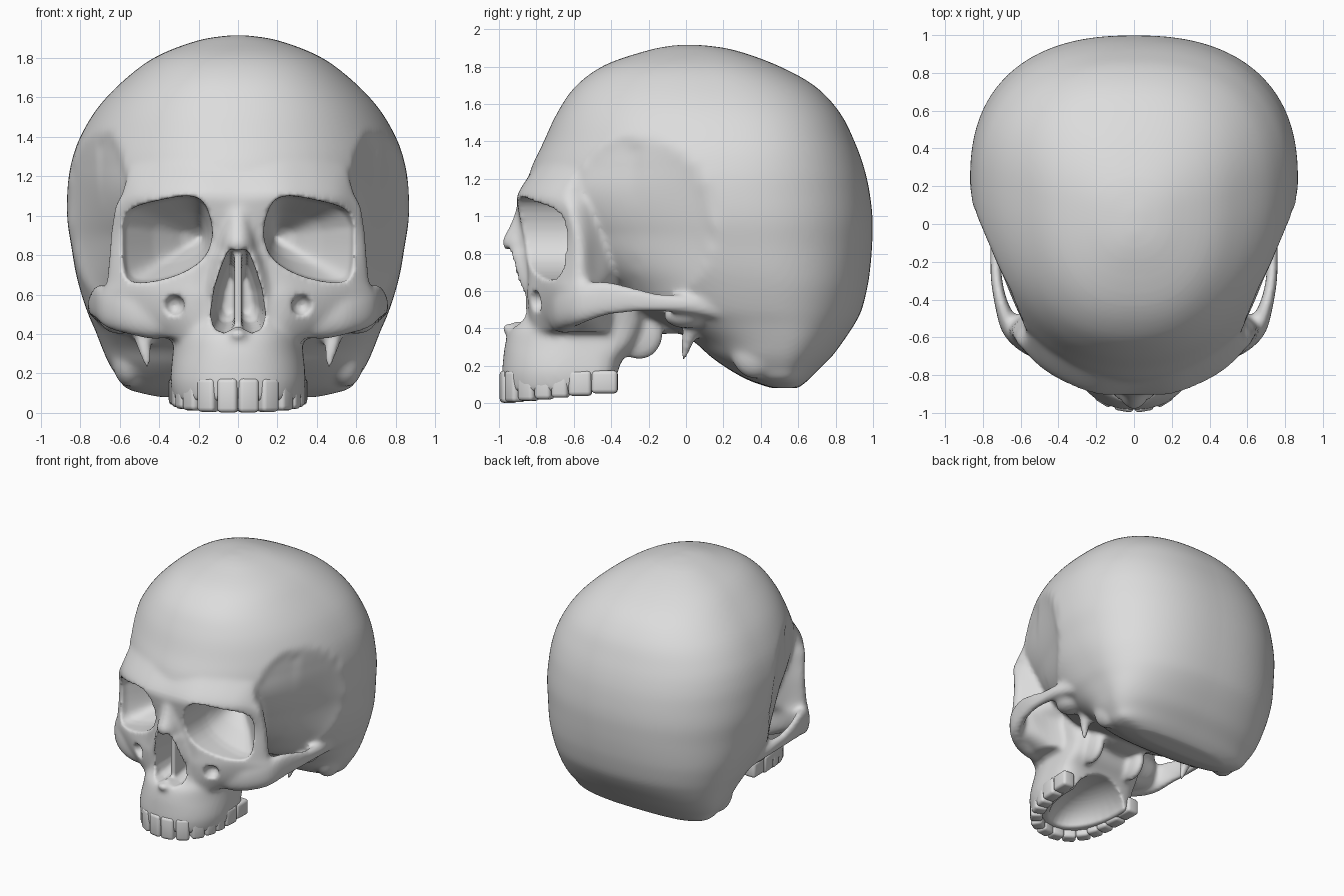
import bpy, bmesh, math
from mathutils import Matrix, Vector

if "Cube" in bpy.data.objects:
    bpy.data.objects.remove(bpy.data.objects["Cube"])

bone = bpy.data.materials.new("bone_grey")
bone.diffuse_color = (0.72, 0.72, 0.72, 1)
bone.use_nodes = True
bone.node_tree.nodes["Principled BSDF"].inputs["Base Color"].default_value = bone.diffuse_color


# ---------- helpers ----------
def make_object(name, bm):
    bmesh.ops.recalc_face_normals(bm, faces=bm.faces[:])
    me = bpy.data.meshes.new(name)
    bm.to_mesh(me)
    bm.free()
    ob = bpy.data.objects.new(name, me)
    bpy.context.collection.objects.link(ob)
    return ob


def bake(ob):
    dg = bpy.context.evaluated_depsgraph_get()
    me = bpy.data.meshes.new_from_object(ob.evaluated_get(dg))
    ob.modifiers.clear()
    ob.data = me


def spline(rows, k):
    """Smoothly interpolate rows of numbers, k steps per gap."""
    out = []
    for i in range(len(rows) - 1):
        a, b, c, d = (rows[min(max(i + j, 0), len(rows) - 1)] for j in (-1, 0, 1, 2))
        for s in range(k):
            t = s / k
            out.append([0.5 * (2 * q + (r - p) * t + (2 * p - 5 * q + 4 * r - u) * t * t
                               + (3 * q - p - 3 * r + u) * t ** 3)
                        for p, q, r, u in zip(a, b, c, d)])
    return out + [list(rows[-1])]


def loft(bm, rings):
    vs = [[bm.verts.new(p) for p in r] for r in rings]
    n = len(vs[0])
    for a, b in zip(vs, vs[1:]):
        for i in range(n):
            bm.faces.new((a[i], a[(i + 1) % n], b[(i + 1) % n], b[i]))
    bm.faces.new(vs[0][::-1])
    bm.faces.new(vs[-1])
    return [v for r in vs for v in r]


def power(c, n):
    return math.copysign(abs(c) ** (2 / n), c)


def level(z, w, yf, yb, nf=2.0, nb=2.6, n=96):
    """Horizontal rounded section: half width, front y, back y."""
    yc = yf + 0.58 * (yb - yf)
    ring = []
    for i in range(n):
        t = 2 * math.pi * (i + 0.5) / n
        c, s = math.cos(t), math.sin(t)
        e = nb if s > 0 else nf
        ring.append((w * power(c, e), yc + ((yb - yc) if s > 0 else (yc - yf)) * power(s, e), z))
    return ring


def ball(bm, loc, rad):
    bmesh.ops.create_uvsphere(bm, u_segments=32, v_segments=20, radius=1,
                              matrix=Matrix.Translation(loc) @ Matrix.Diagonal((*rad, 1)))


def tube(bm, path, side):
    """Oval bar along x, y, z with half thickness and half height."""
    rings = []
    for i, (x, y, z, a, b) in enumerate(path):
        p, q = path[max(i - 1, 0)], path[min(i + 1, len(path) - 1)]
        d = Vector((q[0] - p[0], q[1] - p[1])).normalized()
        rings.append([(side * (x + d.y * a * power(math.cos(t), 2.4)),
                       y - d.x * a * power(math.cos(t), 2.4),
                       z + b * power(math.sin(t), 2.4))
                      for t in (2 * math.pi * (j + 0.5) / 24 for j in range(24))])
    loft(bm, rings)


bm = bmesh.new()

# ---------- braincase: stacked levels (z, half width, front, back) ----------
levels = [(.08, .40, .46, .60), (.12, .56, .34, .65), (.18, .61, .23, .71), (.25, .655, .13, .78),
          (.33, .69, .04, .84), (.42, .725, -.12, .90), (.50, .76, -.28, .94),
          (.62, .80, -.42, .97), (.72, .825, -.55, .985), (.84, .845, -.68, .995),
          (.98, .866, -.79, .998), (1.12, .866, -.85, .983), (1.25, .85, -.83, .955),
          (1.39, .805, -.765, .905), (1.55, .71, -.69, .825), (1.695, .57, -.59, .69),
          (1.81, .41, -.43, .48), (1.89, .20, -.19, .25), (1.915, .04, -.05, .08)]
case = loft(bm, [level(z, w, f, b, 2 + 1.2 * max(0, .9 - z) + .6 * min(.5, max(0, z - 1.25)), 2.38)
                 for z, w, f, b in spline(levels, 4)])
for v in case:                                   # hollow at the temples, fading backwards
    dy = v.co.y + .27
    q = 1 - (dy / (.36 if dy < 0 else .42)) ** 2 - ((v.co.z - .96) / .46) ** 2
    if q > 0:
        v.co.x *= 1 - .11 * (math.sqrt(q) if dy < 0 else q ** .8)

# ---------- brow, orbit walls and cheeks: z, then front-to-back outline ----------
face = [(.38, 0, -.80, .20, -.82, .33, -.74, .40, -.65, .44, -.59, .45, -.54, .42, -.47, .36, -.42),
        (.47, 0, -.80, .20, -.84, .34, -.78, .48, -.70, .58, -.63, .63, -.54, .54, -.47, .40, -.42),
        (.59, 0, -.80, .20, -.85, .36, -.795, .52, -.715, .64, -.63, .69, -.54, .60, -.47, .42, -.42),
        (.68, 0, -.82, .20, -.845, .36, -.79, .50, -.725, .61, -.645, .665, -.56, .585, -.48, .45, -.38),
        (.88, 0, -.87, .15, -.86, .30, -.79, .47, -.70, .60, -.63, .65, -.57, .58, -.49, .45, -.38),
        (1.04, 0, -.90, .20, -.89, .36, -.83, .50, -.745, .59, -.66, .625, -.61, .58, -.52, .45, -.40),
        (1.12, 0, -.895, .20, -.895, .36, -.835, .49, -.75, .565, -.665, .585, -.61, .55, -.52, .45, -.40),
        (1.26, 0, -.81, .20, -.80, .36, -.735, .46, -.665, .54, -.59, .55, -.55, .50, -.50, .45, -.40)]
rings = []
for row in spline(face, 5):
    half = spline([(row[i], row[i + 1]) for i in range(1, 17, 2)] + [(.15, -.30)], 4)
    rings.append([(x, y, row[0]) for x, y in half] + [(-x, y, row[0]) for x, y in half[:0:-1]])
loft(bm, rings)

# ---------- upper jaw ----------
jaw = [(.06, .325, -.975, -.375), (.15, .342, -.983, -.365), (.23, .338, -.978, -.34),
       (.31, .33, -.968, -.27), (.39, .325, -.945, -.23), (.45, .33, -.895, -.22),
       (.55, .35, -.865, -.24), (.64, .36, -.85, -.28)]
loft(bm, [level(z, w, f, b, 2.2, 5) for z, w, f, b in spline(jaw, 4)])
ball(bm, (0, -.945, .40), (.045, .042, .028))    # nasal spine

# ---------- nasal bones and nose surround ----------
nose = [(.40, .20, -.90), (.47, .20, -.885), (.57, .20, -.885), (.66, .175, -.92), (.80, .125, -.955),
        (.86, .105, -.985), (.95, .095, -.942), (1.04, .09, -.908), (1.12, .10, -.88)]
loft(bm, [level(z, w, f, -.6, 2.0 if z > .8 else 2.8) for z, w, f in spline(nose, 4)])

# ---------- cheekbones, arches and base details ----------
arch = [(.36, -.665, .50, .08, .12), (.44, -.65, .495, .08, .12), (.54, -.63, .515, .07, .12),
        (.645, -.555, .535, .055, .11), (.70, -.43, .56, .036, .095), (.728, -.29, .553, .03, .07),
        (.73, -.15, .537, .032, .05), (.71, .0, .528, .05, .05), (.66, .17, .50, .07, .06)]
for s in (1, -1):
    tube(bm, spline(arch, 4), s)
    ball(bm, (s * .55, .37, .28), (.09, .13, .15))       # mastoid
    ball(bm, (s * .60, .0, .47), (.10, .12, .07))        # jaw joint
    ball(bm, (s * .19, -.25, .37), (.05, .13, .14))      # pterygoid plate
    loft(bm, [[(s * (x + r * math.cos(t)), y + r * math.sin(t), z)
               for t in (math.pi * j / 6 for j in range(12))]
              for x, y, z, r in ((.457, -.015, .215, .012), (.47, .0, .30, .032), (.50, .05, .46, .06))])
ball(bm, (0, -.12, .50), (.26, .34, .13))                # sphenoid body

skull = make_object("skull", bm)
m = skull.modifiers.new("fuse", 'REMESH')
m.mode, m.voxel_size = 'VOXEL', 0.016
m = skull.modifiers.new("soften", 'SMOOTH')
m.factor, m.iterations = 0.5, 7
bake(skull)

# ---------- cavities ----------
cut = bmesh.new()
orbit = [(.592, .95), (.54, 1.035), (.40, 1.078), (.25, 1.10), (.17, 1.06), (.13, .92),
         (.17, .79), (.295, .705), (.46, .663), (.56, .68), (.59, .79)]
orbit = spline(orbit + orbit[:1], 3)[:-1]
nostril = [(.018, .835), (.05, .825), (.085, .74), (.12, .63), (.14, .50), (.12, .425), (.07, .405), (.018, .43)]
for s in (1, -1):
    loft(cut, [[(s * (.19 + (x - .19) * k), y, .89 + (z - .89) * k) for x, z in orbit]
               for y, k in ((-1.1, 1.0), (-.66, 1.0), (-.60, .95), (-.45, .60), (-.33, .25), (-.29, .06))])
    loft(cut, [[(s * (.018 + (x - .018) * k), y, .6 + (z - .6) * k) for x, z in nostril]
               for y, k in ((-1.1, 1.0), (-.82, 1.0), (-.60, .75), (-.52, .5))])
    ball(cut, (s * .325, -.815, .545), (.055, .075, .055))   # cheek opening
    ball(cut, (s * .76, .12, .39), (.13, .055, .06))         # ear opening
ball(cut, (0, -.46, .02), (.24, .43, .22))                   # palate
gap = bmesh.new()                                            # set the septum back
bmesh.ops.create_cube(gap, size=1, matrix=Matrix.Translation((0, -.97, .63)) @ Matrix.Diagonal((.06, .28, .39, 1)))

cutters = [make_object("cavity_cutter", cut), make_object("septum_cutter", gap)]
for c in cutters:
    c.hide_render = True
    m = skull.modifiers.new("cut", 'BOOLEAN')
    m.operation, m.solver, m.object = 'DIFFERENCE', 'EXACT', c
m = skull.modifiers.new("refuse", 'REMESH')
m.mode, m.voxel_size, m.use_smooth_shade = 'VOXEL', 0.014, True
m = skull.modifiers.new("soften", 'SMOOTH')
m.factor, m.iterations = 0.5, 2
bake(skull)
for c in cutters:
    bpy.data.objects.remove(c)

# ---------- teeth ----------
row = [(.05, -.947, .104), (.148, -.912, .10), (.222, -.84, .10), (.262, -.755, .092),
       (.284, -.67, .092), (.298, -.565, .125), (.302, -.435, .14)]
bm = bmesh.new()
for s in (1, -1):
    for i, (x, y, w) in enumerate(row):
        px, py = (row[i - 1][0], row[i - 1][1]) if i else (-x, y)
        qx, qy, _ = row[min(i + 1, 6)]
        low = .002 + .05 * (y + .947) / .51
        depth = .09 if i < 3 else .10
        mat = (Matrix.Translation((s * x, y, (low + .175) / 2))
               @ Matrix.Rotation(s * math.atan2(qy - py, qx - px), 4, 'Z')
               @ Matrix.Diagonal((w, depth, .175 - low, 1)))
        new = bmesh.ops.create_cube(bm, size=1, matrix=mat)["verts"]
        edges = list({e for v in new for e in v.link_edges})
        bmesh.ops.bevel(bm, geom=edges, offset=.022, segments=3, profile=.5, affect='EDGES')
teeth = make_object("teeth", bm)

# ---------- colour and shading ----------
for ob in (skull, teeth):
    ob.data.materials.clear()
    ob.data.materials.append(bone)
    for p in ob.data.polygons:
        p.use_smooth = True
        p.material_index = 0
